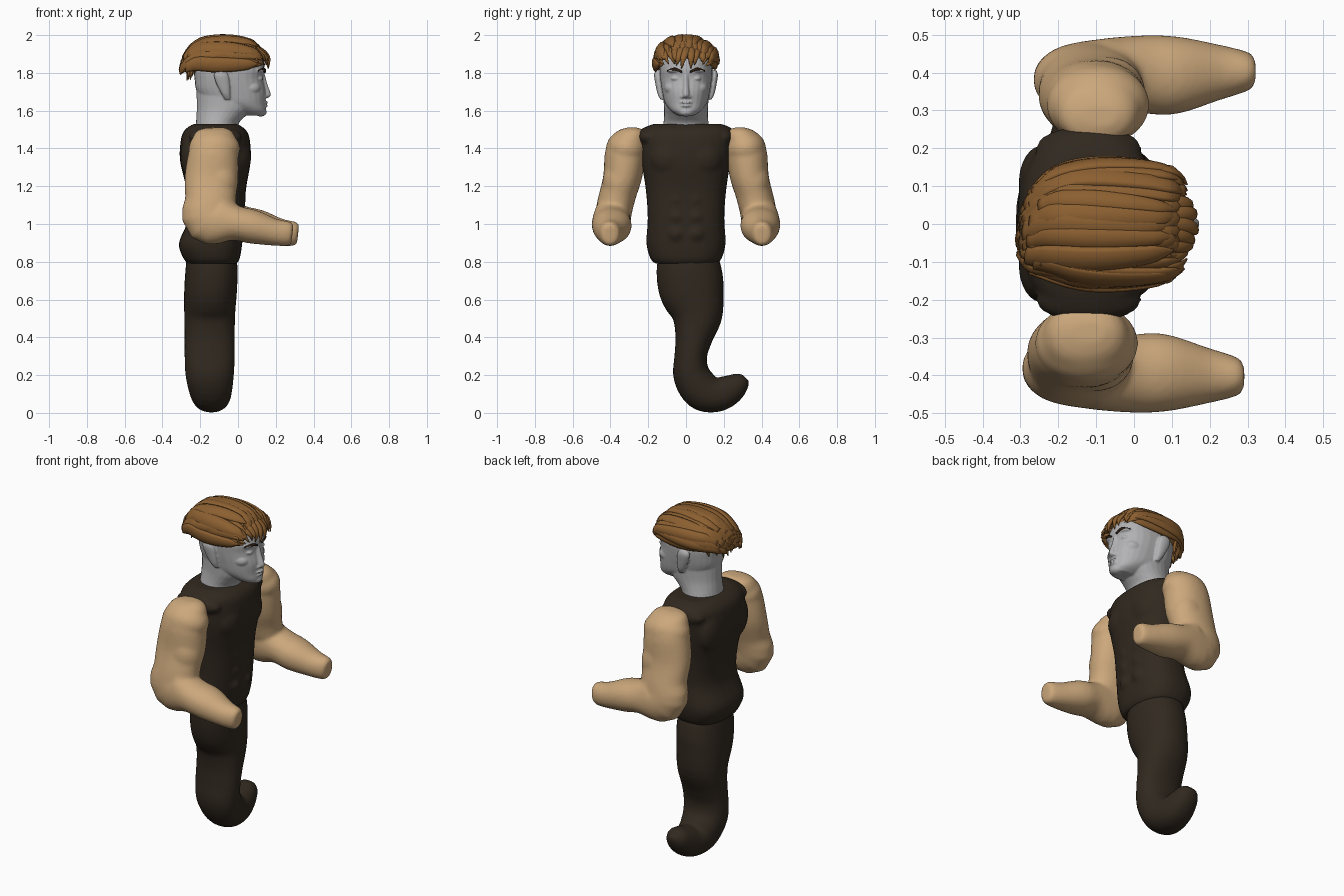
import bpy, bmesh, math, random
from mathutils import Vector, Matrix

if "Cube" in bpy.data.objects:
    bpy.data.objects.remove(bpy.data.objects["Cube"])
random.seed(7)
X, Y, Z = Vector((1, 0, 0)), Vector((0, 1, 0)), Vector((0, 0, 1))


def material(name, rgb):
    m = bpy.data.materials.new(name)
    m.use_nodes = True
    m.diffuse_color = (*rgb, 1)
    m.node_tree.nodes["Principled BSDF"].inputs["Base Color"].default_value = (*rgb, 1)
    return m


CLOTH = material("dark brown cloth", (0.031, 0.022, 0.014))
SKIN = material("tan skin", (0.60, 0.39, 0.20))
GREY = material("grey face", (0.45, 0.45, 0.46))
HAIR = material("brown hair", (0.26, 0.115, 0.03))
BROW = material("dark eyebrow", (0.03, 0.015, 0.008))


def spline(a, b, c, d, t):
    """Catmull-Rom blend of four values."""
    return 0.5 * (2*b + (c - a)*t + (2*a - 5*b + 4*c - d)*t*t + (3*b - a - 3*c + d)*t**3)


def sweep(bm, rings, side, flat=False, power=2.0, steps=4, seg=28):
    """Closed tube through rings of (x, y, z, half width along side, other half width)."""
    pad = [rings[0]] + list(rings) + [rings[-1]]
    fine = []
    for i in range(len(rings) - 1):
        for k in range(steps):
            fine.append([spline(*v, k / steps) for v in zip(*pad[i:i + 4])])
    fine.append(rings[-1])
    pts = [Vector(r[:3]) for r in fine]
    loops = []
    for i, r in enumerate(fine):
        tangent = Z if flat else (pts[min(i + 1, len(pts) - 1)] - pts[max(i - 1, 0)]).normalized()
        other = tangent.cross(side).normalized()
        loop = []
        for k in range(seg):
            a = math.tau * k / seg
            c, s = [math.copysign(abs(v) ** (2 / power), v) for v in (math.cos(a), math.sin(a))]
            loop.append(bm.verts.new(pts[i] + side * c * r[3] + other * s * r[4]))
        loops.append(loop)
    for p, q in zip(loops, loops[1:]):
        for k in range(seg):
            n = (k + 1) % seg
            bm.faces.new((p[k], p[n], q[n], q[k]))
    bm.faces.new(loops[0][::-1])
    bm.faces.new(loops[-1])


def blob(bm, centre, radii):
    m = Matrix.Translation(centre) @ Matrix.Diagonal((*radii, 1))
    bmesh.ops.create_uvsphere(bm, u_segments=24, v_segments=14, radius=1, matrix=m)


def finish(bm, name, mat, voxel=0, smooth=4):
    bmesh.ops.recalc_face_normals(bm, faces=bm.faces)
    for f in bm.faces:
        f.smooth = True
    mesh = bpy.data.meshes.new(name)
    bm.to_mesh(mesh)
    bm.free()
    mesh.materials.append(mat)
    ob = bpy.data.objects.new(name, mesh)
    bpy.context.collection.objects.link(ob)
    if voxel:
        r = ob.modifiers.new("blend", 'REMESH')
        r.mode, r.voxel_size, r.use_smooth_shade = 'VOXEL', voxel, True
        s = ob.modifiers.new("soften", 'SMOOTH')
        s.factor, s.iterations = 0.5, smooth


# Torso with chest, stomach and back muscles
bm = bmesh.new()
sweep(bm, [(-.135, 0, .79, .165, .13), (-.14, 0, .82, .19, .15), (-.145, 0, .90, .21, .168),
           (-.115, 0, 1.03, .203, .148), (-.115, 0, 1.18, .213, .157), (-.12, 0, 1.34, .237, .188),
           (-.12, .006, 1.46, .245, .18), (-.12, .008, 1.505, .235, .155), (-.12, .008, 1.53, .18, .115)],
      Y, flat=True, power=2.5)
for s in (-1, 1):
    blob(bm, (-.02, s * .09, 1.35), (.09, .11, .11))
    blob(bm, (-.24, s * .11, 1.36), (.065, .1, .13))
    blob(bm, (-.12, s * .2, 1.46), (.14, .06, .055))
    for z in (.95, 1.04, 1.13):
        blob(bm, (-.02, s * .05, z), (.062, .06, .055))
finish(bm, "torso", CLOTH, .01, 8)

# Curled tail in place of legs
bm = bmesh.new()
sweep(bm, [(-.14, .01, .84, .13, .155), (-.14, .015, .76, .138, .172), (-.145, .03, .65, .14, .172),
           (-.15, .058, .52, .135, .138), (-.15, .042, .40, .133, .1), (-.15, .025, .30, .133, .086),
           (-.15, .03, .20, .128, .098), (-.145, .085, .118, .113, .105), (-.14, .165, .097, .096, .092),
           (-.14, .24, .128, .08, .078), (-.14, .292, .168, .06, .052), (-.14, .313, .188, .03, .027)],
      X, power=2.2)
finish(bm, "tail", CLOTH, .01)

# Bent arms, shoulders leaning into the torso
for s, shift, name in ((1, .03, "left_arm"), (-1, 0, "right_arm")):
    bm = bmesh.new()
    path = [(-.125, .285, 1.51, .03, .05), (-.125, .292, 1.485, .08, .1), (-.128, .318, 1.40, .107, .128),
            (-.14, .335, 1.25, .104, .142), (-.145, .368, 1.13, .1, .135), (-.14, .388, 1.035, .097, .15),
            (-.02, .395, 1.007, .103, .095), (.08, .393, .985, .103, .09), (.19, .4, .957, .075, .072),
            (.27, .403, .948, .052, .064), (.288, .403, .946, .036, .046)]
    sweep(bm, [(x + shift, s * y, z, a, b) for x, y, z, a, b in path], Y, power=2.1)
    blob(bm, (-.125 + shift, s * .315, 1.40), (.137, .108, .1))
    blob(bm, (-.1 + shift, s * .35, 1.22), (.1, .092, .13))
    blob(bm, (-.18 + shift, s * .39, 1.02), (.085, .085, .08))
    finish(bm, name, SKIN, .01, 7)

# Head: skull, neck, nose, lips and ears blended together
bm = bmesh.new()
sweep(bm, [(.07, 0, 1.575, .045, .065), (.05, 0, 1.60, .08, .097), (-.01, 0, 1.64, .112, .155),
           (-.035, 0, 1.70, .127, .183), (-.048, 0, 1.77, .138, .182), (-.047, 0, 1.82, .14, .187),
           (-.05, 0, 1.88, .13, .17), (-.06, 0, 1.93, .09, .12)], Y, flat=True, power=2.3)
sweep(bm, [(-.112, 0, 1.47, .13, .118), (-.11, 0, 1.53, .12, .113), (-.088, 0, 1.575, .116, .132),
           (-.063, 0, 1.62, .117, .155), (-.05, 0, 1.70, .122, .17)], Y, flat=True)
sweep(bm, [(.125, 0, 1.80, .012, .015), (.138, 0, 1.74, .014, .018),
           (.152, 0, 1.685, .018, .022), (.145, 0, 1.668, .015, .015)], Y, flat=True)
blob(bm, (.12, 0, 1.593), (.032, .04, .024))
blob(bm, (.14, 0, 1.644), (.02, .034, .008))
blob(bm, (.14, 0, 1.626), (.018, .03, .009))
for s in (-1, 1):
    blob(bm, (.142, s * .018, 1.675), (.015, .012, .011))
    blob(bm, (.1, s * .055, 1.812), (.04, .045, .013))
    blob(bm, (.108, s * .055, 1.77), (.025, .026, .012))
    blob(bm, (.065, s * .07, 1.72), (.055, .045, .04))
    # Ear shell with lobe
    sweep(bm, [(-.055, s * .126, 1.66, .01, .014), (-.065, s * .135, 1.69, .016, .024),
               (-.08, s * .145, 1.745, .018, .036), (-.09, s * .151, 1.79, .018, .038),
               (-.09, s * .15, 1.815, .01, .022)], Y, flat=True)
finish(bm, "head", GREY, .005, 4)

# Eyebrows
bm = bmesh.new()
for s in (-1, 1):
    sweep(bm, [(.143, s * .022, 1.806, .006, .006), (.138, s * .06, 1.82, .008, .006),
               (.108, s * .098, 1.812, .004, .004)], Z, seg=10)
finish(bm, "eyebrows", BROW)

# Hair: a cap under layered strands combed from back to front
bm = bmesh.new()
blob(bm, (-.075, 0, 1.87), (.195, .152, .112))
finish(bm, "hair_cap", HAIR)


def strand(bm, angle, fan, start, end, size, lift):
    """Flat lock whose angle drifts by fan, gathered at the back and loose in front."""
    rings, n = [], 8
    for i in range(n):
        f = i / (n - 1)
        u = start + (end - start) * f
        a = angle + fan * (f - .5)
        arch = max(math.sin(math.pi * u), 0) ** 0.65
        front, back = max(u - .8, 0) / .2, max(.25 - u, 0) / .25
        spread = .12 + .88 * arch if u < .5 else .6 + .4 * arch
        x = -.07 - .21 * math.cos(math.pi * u) - .025 * back
        y = (.152 + lift) * math.sin(a) * spread - .045 * back
        z = 1.862 + (.115 + lift) * max(math.cos(a), -.15) * arch - .03 * front - .055 * back
        w = .003 if i == n - 1 else size * (.3 + .7 * math.sin(math.pi * min(f * .75 + .2, 1)))
        rings.append((x, y, z, w, w * .32 + .002))
    sweep(bm, rings, Vector((0, math.cos(angle), -math.sin(angle))), steps=3, seg=8)


bm = bmesh.new()
for layer, count in enumerate((17, 13, 10)):
    for i in range(count):
        a = math.radians(-95 + 190 * (i + .5 * (layer % 2)) / (count - .5))
        strand(bm, a + random.uniform(-.08, .08), random.uniform(-.35, .35),
               random.uniform(.0, .1) + .05 * layer, random.uniform(.86, 1.0) - .07 * layer,
               random.uniform(.024, .042), random.uniform(.002, .008) + .006 * layer)
# Fringe tips falling over the forehead
for i in range(11):
    y = -.135 + .27 * i / 10
    x = .12 - 2.8 * y * y
    drop = random.uniform(.0, .045) + y * y
    tip = y + random.uniform(-.025, .025)
    reach = random.uniform(.025, .045)
    sweep(bm, [(x - .05, y, 1.945 - 2 * y * y, .016, .012), (x + .005, y, 1.92 - 2 * y * y, .022, .012),
               (x + reach, (y + tip) / 2, 1.88, .017, .01), (x + reach, tip, 1.815 + drop, .002, .002)],
          Y, seg=8)
# Tufts at the nape
for i in range(8):
    y = -.125 + .033 * i
    x = -.25 + 5 * y * y
    low = random.uniform(1.73, 1.79) + 2 * y * y
    sweep(bm, [(x + .03, y, 1.91, .014, .012), (x - .005, y, 1.865, .022, .014),
               (x - .01, y - .01, 1.83, .018, .012), (x - .02, y - .02, low, .002, .002)], Y, seg=8)
finish(bm, "hair_strands", HAIR)
